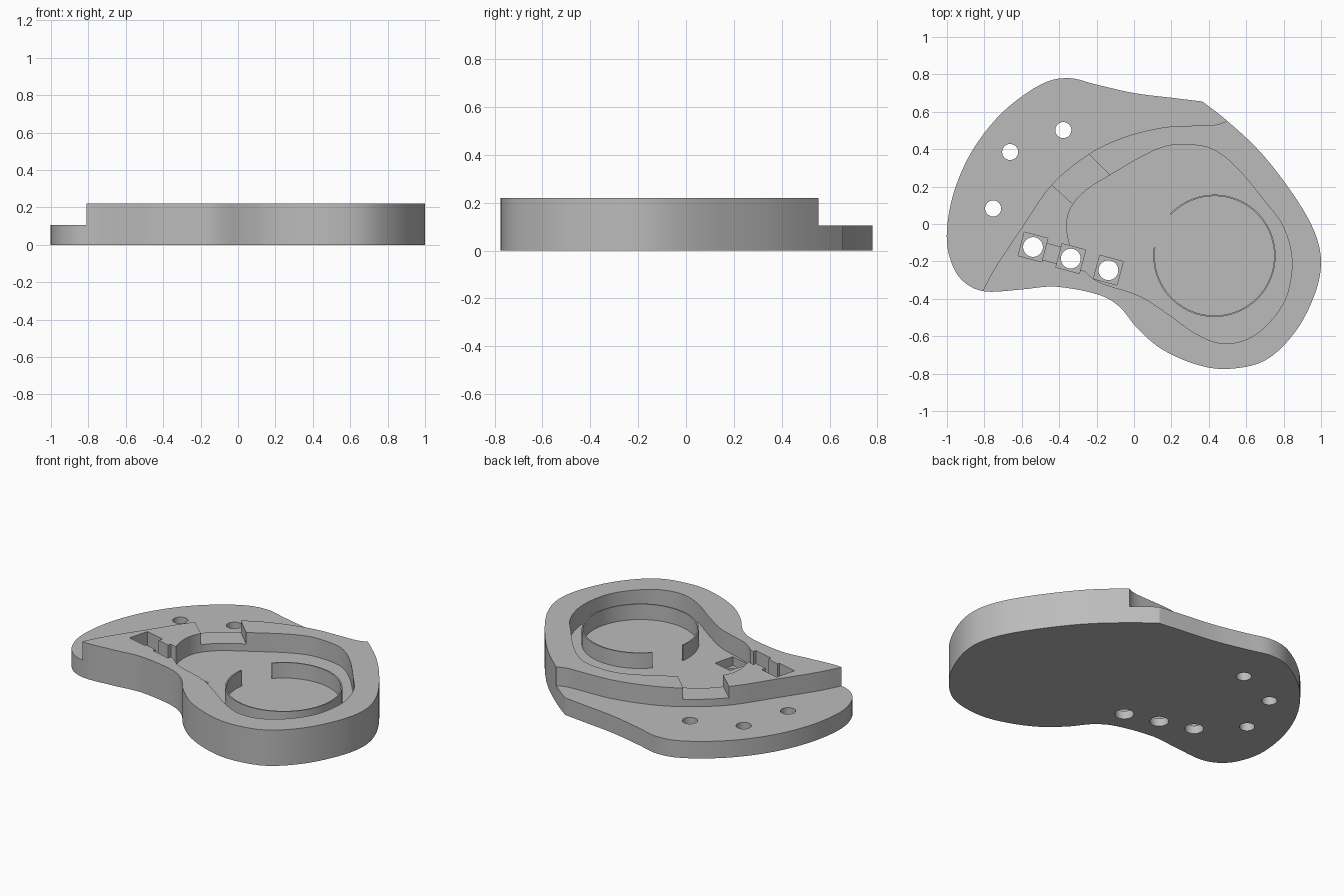
import bpy, bmesh, math
from mathutils import Vector

if "Cube" in bpy.data.objects:
    bpy.data.objects.remove(bpy.data.objects["Cube"], do_unlink=True)

TOP, LEDGE, NOTCH, SLOT = 0.22, 0.105, 0.15, 0.05

gray = bpy.data.materials.new("plain_gray")
gray.use_nodes = True
gray.diffuse_color = (0.5, 0.5, 0.5, 1)
gray.node_tree.nodes["Principled BSDF"].inputs["Base Color"].default_value = (0.5, 0.5, 0.5, 1)


def spline(pts, closed=False, steps=5):
    """Smooth curve through the points."""
    p = [Vector(q) for q in pts]
    n = len(p)
    pick = (lambda i: p[i % n]) if closed else (lambda i: p[max(0, min(n - 1, i))])
    out = []
    for i in range(n if closed else n - 1):
        a, b, c, d = (pick(i + k) for k in (-1, 0, 1, 2))
        for s in range(steps):
            t = s / steps
            out.append(0.5 * (2 * b + (c - a) * t + (2 * a - 5 * b + 4 * c - d) * t ** 2
                              + (3 * b - a - 3 * c + d) * t ** 3))
    return out if closed else out + [p[-1]]


def prism(name, pts, z0, z1):
    """Flat outline extruded from z0 to z1."""
    bm = bmesh.new()
    face = bm.faces.new([bm.verts.new((q[0], q[1], z0)) for q in pts])
    up = bmesh.ops.extrude_face_region(bm, geom=[face])["geom"]
    bmesh.ops.translate(bm, vec=(0, 0, z1 - z0),
                        verts=[v for v in up if isinstance(v, bmesh.types.BMVert)])
    bmesh.ops.recalc_face_normals(bm, faces=bm.faces)
    mesh = bpy.data.meshes.new(name)
    bm.to_mesh(mesh)
    bm.free()
    mesh.materials.append(gray)
    ob = bpy.data.objects.new(name, mesh)
    bpy.context.collection.objects.link(ob)
    return ob


def arc(center, r, a0, a1, n):
    return [(center[0] + r * math.cos(a0 + (a1 - a0) * i / n),
             center[1] + r * math.sin(a0 + (a1 - a0) * i / n)) for i in range(n + 1)]


def circle(center, r):
    return arc(center, r, 0, math.tau, 32)[:-1]


def box(center, length, width, angle):
    ux, uy = math.cos(angle), math.sin(angle)
    return [(center[0] + ux * a * length / 2 - uy * b * width / 2,
             center[1] + uy * a * length / 2 + ux * b * width / 2)
            for a, b in ((-1, -1), (1, -1), (1, 1), (-1, 1))]


def cut(ob, pts, z0, z1=0.4):
    """Remove an extruded outline from the object."""
    tool = prism("cutter", pts, z0, z1)
    tool.hide_render = True
    mod = ob.modifiers.new("cut", "BOOLEAN")
    mod.operation, mod.solver, mod.object = "DIFFERENCE", "EXACT", tool
    bpy.context.view_layer.objects.active = ob
    bpy.ops.object.modifier_apply(modifier=mod.name)
    bpy.data.objects.remove(tool, do_unlink=True)


def smooth(ob):
    bpy.ops.object.select_all(action="DESELECT")
    ob.select_set(True)
    bpy.context.view_layer.objects.active = ob
    bpy.ops.object.shade_smooth_by_angle(angle=math.radians(25))


# Body: rounded outline with one sharp corner at the back
outline = [(0.365, 0.655), (0.5, 0.55), (0.68, 0.38), (0.85, 0.16), (0.96, -0.03), (1, -0.2),
           (0.965, -0.38), (0.86, -0.58), (0.7, -0.73), (0.5, -0.775), (0.33, -0.75),
           (0.15, -0.67), (0.02, -0.56), (-0.08, -0.44), (-0.2, -0.375), (-0.42, -0.335),
           (-0.6, -0.35), (-0.8, -0.36), (-0.92, -0.3), (-0.985, -0.18), (-1, -0.03),
           (-0.96, 0.18), (-0.86, 0.4), (-0.7, 0.6), (-0.5, 0.745), (-0.35, 0.78),
           (-0.2, 0.745), (0, 0.7), (0.2, 0.675), (0.365, 0.655)]
body = prism("body", spline(outline)[:-1], 0, TOP)

# Low ledge along the back
ledge = spline([(-0.87, -0.47), (-0.81, -0.36), (-0.74, -0.23), (-0.6, -0.02), (-0.44, 0.21),
                (-0.24, 0.375), (-0.05, 0.465), (0.15, 0.515), (0.3, 0.525), (0.43, 0.53),
                (0.5, 0.555), (0.56, 0.61)])
cut(body, ledge + [Vector(q) for q in ((0.6, 1.2), (-1.2, 1.2), (-1.2, -0.47))], LEDGE)

# Pocket inside the raised wall
pocket = [(0.28, 0.425), (0.42, 0.4), (0.55, 0.3), (0.7, 0.12), (0.8, -0.02), (0.845, -0.2),
          (0.81, -0.4), (0.7, -0.55), (0.58, -0.625), (0.45, -0.635), (0.32, -0.58),
          (0.18, -0.48), (0.03, -0.385), (-0.15, -0.325), (-0.22, -0.29), (-0.29, -0.22),
          (-0.34, -0.12), (-0.36, 0), (-0.33, 0.1), (-0.25, 0.185), (-0.13, 0.26),
          (0.05, 0.365), (0.17, 0.415)]
cut(body, spline(pocket, closed=True), LEDGE)

# Notch through the wall
cut(body, [(-0.5, 0.265), (-0.3, 0.43), (-0.07, 0.205), (-0.26, 0.045)], NOTCH)

# Row of square slots with round holes, joined by a channel
tilt = math.radians(-15)
slots = [(-0.54, -0.123), (-0.338, -0.185), (-0.137, -0.247)]
cut(body, box(slots[1], 0.4, 0.09, tilt), LEDGE)
for spot in slots:
    cut(body, box(spot, 0.13, 0.13, tilt), SLOT)
    cut(body, circle(spot, 0.053), -0.1)

# Round holes in the ledge
for spot in [(-0.753, 0.083), (-0.662, 0.385), (-0.378, 0.502)]:
    cut(body, circle(spot, 0.043), -0.1)
smooth(body)

# Thin open ring standing in the pocket
hub, start, end = (0.43, -0.17), math.radians(137), math.radians(-188)
ring = prism("ring_wall", arc(hub, 0.327, start, end, 72) + arc(hub, 0.319, end, start, 72),
             LEDGE - 0.005, 0.2)
smooth(ring)
